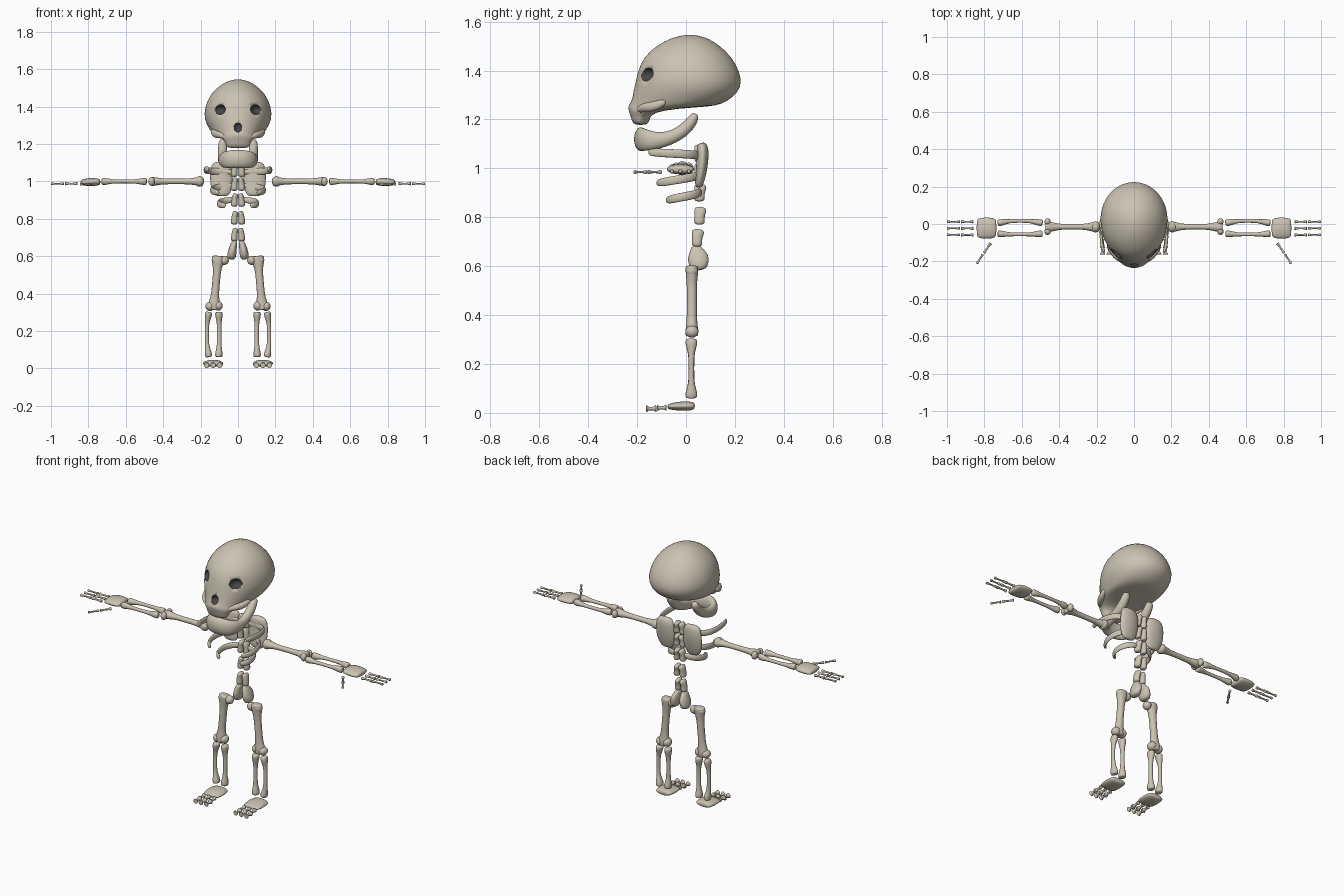
import bpy, bmesh, math
from mathutils import Vector as V, Matrix

def material(name, col):
    m = bpy.data.materials.new(name)
    m.diffuse_color = (*col, 1)
    return m

BONE = material("bone", (0.60, 0.55, 0.45))
DARK = material("socket_dark", (0.06, 0.06, 0.06))
X, Y, Z = V((1, 0, 0)), V((0, 1, 0)), V((0, 0, 1))

def finish(name, bm, mat=BONE, mirror=True, subsurf=2):
    bmesh.ops.recalc_face_normals(bm, faces=bm.faces)
    me = bpy.data.meshes.new(name)
    bm.to_mesh(me)
    bm.free()
    me.materials.append(mat)
    for p in me.polygons:
        p.use_smooth = True
    ob = bpy.data.objects.new(name, me)
    bpy.context.collection.objects.link(ob)
    if subsurf:
        ob.modifiers.new("smooth", 'SUBSURF').levels = subsurf
        ob.modifiers["smooth"].render_levels = subsurf
    if mirror:
        ob.modifiers.new("mirror", 'MIRROR')
    return ob

def skin(bm, rings):
    """Bridge a list of vertex rings and cap both ends."""
    for a, b in zip(rings, rings[1:]):
        for i in range(len(a)):
            j = (i + 1) % len(a)
            bm.faces.new((a[i], a[j], b[j], b[i]))
    bm.faces.new(rings[0])
    bm.faces.new(rings[-1])

def add_tube(bm, pts, up, n=8):
    """Sweep ellipses; each station is (x, y, z, side radius, up radius)."""
    c = [V(p[:3]) for p in pts]
    rings = []
    for i, p in enumerate(pts):
        t = (c[min(i + 1, len(c) - 1)] - c[max(i - 1, 0)]).normalized()
        s = t.cross(up).normalized()
        u = s.cross(t)
        rings.append([bm.verts.new(c[i] + 1.07 * (s * p[3] * math.cos(a) + u * p[4] * math.sin(a)))
                      for a in (2 * math.pi * k / n for k in range(n))])
    skin(bm, rings)

def tube(name, pts, up=Z, mirror=True):
    bm = bmesh.new()
    add_tube(bm, pts, up)
    return finish(name, bm, mirror=mirror)

def add_ball(bm, c, r):
    bmesh.ops.create_uvsphere(bm, u_segments=12, v_segments=8, radius=1,
                              matrix=Matrix.Translation(c) @ Matrix.Diagonal((*r, 1)))

def bone(name, a, b, r, knob, flat=None, bow=(0, 0, 0), balls=(), up=Z):
    """Long bone with flared ends; knob is side radius, flat is up radius."""
    a, b, bow = V(a), V(b), V(bow)
    flat = flat or knob
    bm = bmesh.new()
    pts = []
    for t, f in ((0, .6), (.03, .95), (.1, .9), (.22, .2), (.35, 0), (.65, 0), (.78, .2), (.9, .9), (.97, .95), (1, .6)):
        p = a.lerp(b, t) + bow * 4 * t * (1 - t)
        pts.append((*p, r + (knob - r) * f, r + (flat - r) * f))
    add_tube(bm, pts, up)
    for c, q in balls:
        add_ball(bm, c, q)
    return finish(name, bm)

# Skull: horizontal sections (z, half width, widest y, front y, back y)
bm = bmesh.new()
rings = []
for z, w, m, f, k in ((1.546, .015, .015, 0, .03), (1.538, .05, .02, -.045, .075), (1.52, .088, .02, -.09, .112),
                      (1.48, .135, .02, -.15, .165), (1.43, .167, .02, -.188, .204), (1.36, .184, .03, -.205, .232),
                      (1.31, .171, .02, -.216, .214), (1.275, .15, 0, -.226, .17), (1.255, .135, -.03, -.234, .125),
                      (1.25, .118, -.08, -.236, .04), (1.238, .098, -.16, -.235, -.10), (1.218, .072, -.185, -.228, -.145),
                      (1.195, .064, -.19, -.222, -.15), (1.177, .058, -.19, -.212, -.158)):
    ring = []
    for i in range(48):
        a = 2 * math.pi * i / 48
        s = math.sin(a)
        ring.append(bm.verts.new((w * math.cos(a), m + s * (k - m if s > 0 else m - f), z)))
    rings.append(ring)
skin(bm, rings)
skull = finish("skull", bm, mirror=False, subsurf=1)
skull.data.materials.append(DARK)

# Eye and nose sockets cut into the skull
bm = bmesh.new()
for s in (1, -1):
    add_ball(bm, (s * .1, -.17, 1.385), (.036, .05, .029))
add_ball(bm, (.0, -.23, 1.29), (.026, .035, .027))
cut = finish("socket_cutter", bm, DARK, mirror=False, subsurf=1)
cut.hide_render = True
cut.hide_viewport = False
cut.display_type = 'WIRE'
mod = skull.modifiers.new("sockets", 'BOOLEAN')
mod.operation, mod.object, mod.solver = 'DIFFERENCE', cut, 'EXACT'
mod.material_mode = 'TRANSFER'

# Cheekbones
tube("cheekbones", [(.06, -.2, 1.235, .012, .012), (.095, -.175, 1.25, .018, .018),
                    (.122, -.135, 1.25, .018, .022), (.14, -.08, 1.275, .012, .014)])

# Lower jaw
half = [(.08, .04, 1.225, .018, .014), (.082, .03, 1.20, .025, .024), (.082, -.01, 1.15, .026, .028),
        (.085, -.09, 1.112, .024, .03), (.08, -.16, 1.115, .025, .044), (.04, -.183, 1.119, .028, .05)]
tube("lower_jaw", half + [(0, -.187, 1.12, .028, .05)] + [(-p[0], *p[1:]) for p in reversed(half)], mirror=False)

# Ribs: back height, front height, half width, tip x, tip y
for i, (zb, zf, w, tx, ty) in enumerate(((1.05, 1.066, .178, .158, -.155), (.98, .94, .145, .10, -.12),
                                         (.905, .87, .108, .065, -.08))):
    g = lambda t: zb + (zf - zb) * t
    tube(f"ribs_{i + 1}", [(.02, .055, g(0), .012, .016), (w * .6, .055, g(.2), .01, .018),
                           (w * .95, .02, g(.45), .009, .018), (w, ty * .5, g(.75), .009, .018),
                           ((w + tx) / 2, ty * .85, g(.95), .009, .017), (tx, ty, g(1), .008, .012)])

# Shoulder blades
tube("shoulder_blades", [(.09, .062, 1.105, .035, .012), (.09, .068, 1.09, .055, .026), (.09, .068, 1.03, .063, .025),
                         (.088, .06, .97, .06, .022), (.085, .053, .935, .045, .018), (.085, .053, .92, .03, .01)], Y)

# Vertebrae, each a pair of leaning halves
for i, z in enumerate((1.06, .985, .9, .805, .715)):
    y = .055 if z > .75 else .045
    tube(f"vertebra_{i + 1}", [(.01, y + .005, z + .036, .012, .02), (.015, y + .004, z + .024, .016, .028),
                               (.019, y, z, .017, .02), (.02, y, z - .024, .019, .024),
                               (.02, y, z - .036, .015, .016)], Y)

# Pelvis
tube("pelvis", [(.014, .035, .685, .012, .016), (.022, .042, .665, .018, .028), (.028, .05, .64, .022, .046),
                (.034, .052, .605, .026, .042), (.036, .055, .582, .02, .025)], Y)

# Arms
bone("upper_arms", (.185, -.015, 1.0), (.475, -.015, 1.0), .015, .03, .025,
     balls=[((.205, -.015, 1), (.026, .032, .029)), ((.462, .012, 1), (.018, .02, .024)),
            ((.462, -.04, 1), (.018, .02, .024))])
bone("forearm_outer", (.488, .004, 1), (.73, .004, 1), .01, .019, .02, bow=(0, .014, 0))
bone("forearm_inner", (.488, -.052, 1), (.73, -.052, 1), .01, .019, .02, bow=(0, -.004, 0))

# Hands
tube("palms", [(.735, -.022, .997, .042, .012), (.748, -.022, .997, .056, .02), (.79, -.022, .997, .059, .023),
               (.828, -.022, .995, .056, .018), (.842, -.022, .995, .044, .01)])
for i, y in enumerate((.012, -.023, -.058)):
    bone(f"finger_{i + 1}_base", (.858, y, .988), (.925, y, .988), .005, .009)
    bone(f"finger_{i + 1}_tip", (.931, y, .988), (1.0, y, .988), .0045, .008)
bone("thumb_base", (.766, -.102, .985), (.803, -.156, .985), .005, .009)
bone("thumb_tip", (.807, -.162, .985), (.841, -.212, .985), .0045, .008)

# Legs
bone("thighs", (.105, .024, .603), (.13, .024, .312), .021, .036, .027, up=Y,
     balls=[((.073, .024, .578), (.026, .026, .025)), ((.12, .024, .58), (.022, .025, .024)),
            ((.106, .024, .335), (.026, .029, .026)), ((.15, .024, .332), (.026, .029, .025))])
bone("shin_inner", (.103, .022, .303), (.103, .022, .06), .012, .021, .026, up=Y, bow=(-.003, 0, 0))
bone("shin_outer", (.155, .022, .303), (.155, .022, .06), .011, .02, .026, up=Y, bow=(.013, 0, 0))

# Feet
tube("feet", [(.133, .037, .028, .04, .012), (.133, .022, .028, .053, .019), (.133, -.02, .028, .057, .02),
              (.133, -.062, .026, .054, .014), (.133, -.076, .025, .044, .008)])
for i, x in enumerate((.098, .133, .168)):
    bone(f"toe_{i + 1}_base", (x, -.08, .022), (x, -.118, .02), .007, .0125)
    bone(f"toe_{i + 1}_tip", (x, -.121, .018), (x, -.163, .017), .007, .0155)
